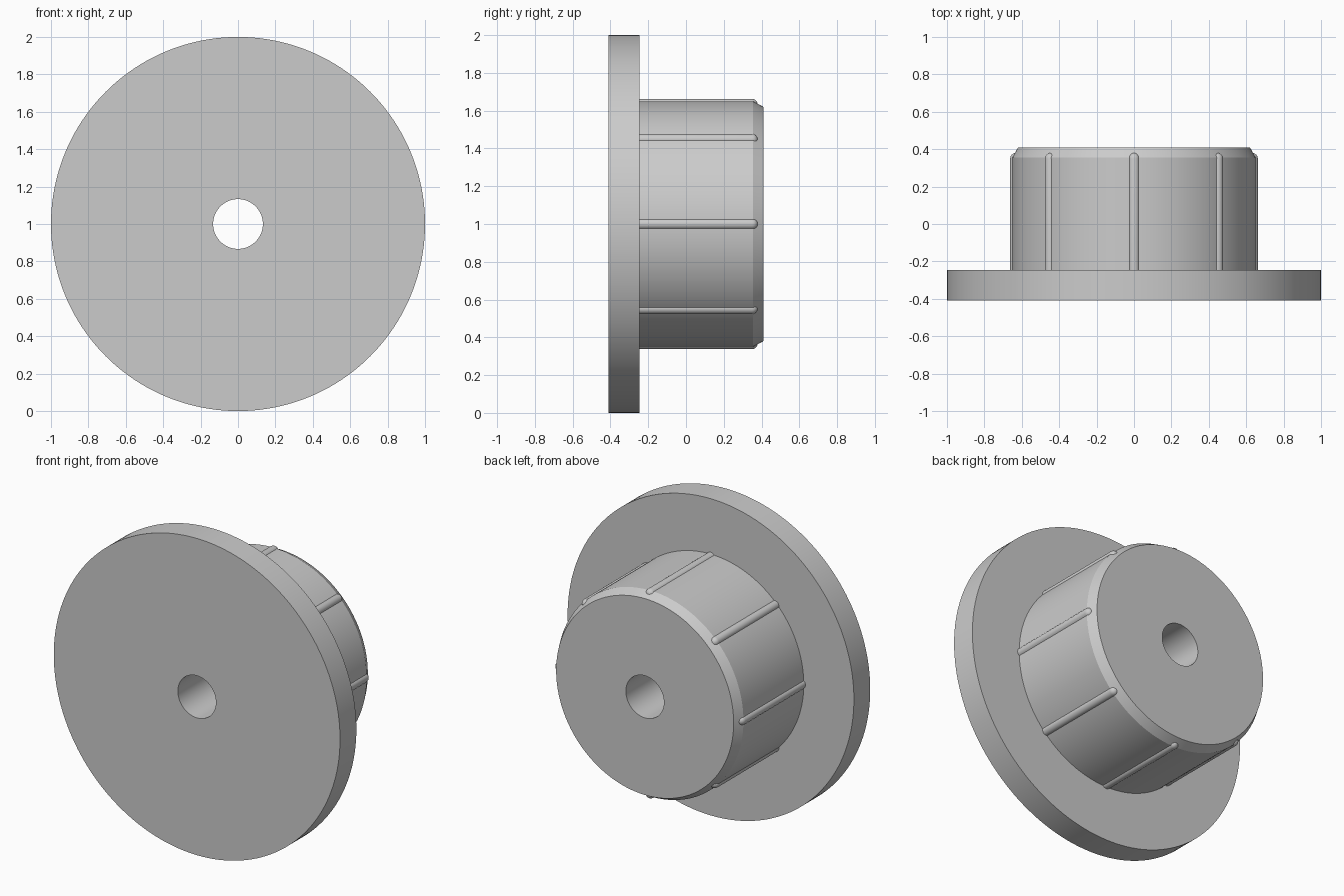
import bpy, bmesh, math
from mathutils import Matrix, Vector

if "Cube" in bpy.data.objects:
    bpy.data.objects.remove(bpy.data.objects["Cube"])

grey = bpy.data.materials.new("light grey")
grey.diffuse_color = (0.6, 0.6, 0.6, 1)
grey.use_nodes = True
grey.node_tree.nodes["Principled BSDF"].inputs["Base Color"].default_value = grey.diffuse_color

SEG = 160
AXIS_Z = 1.0


def lathe(name, profile, seg, center=(0, 0), closed=True):
    """Revolve (radius, y) points around a y-parallel axis through center (x, z)."""
    bm = bmesh.new()
    rings = []
    for r, y in profile:
        rings.append([bm.verts.new((center[0] + r * math.cos(2 * math.pi * i / seg), y,
                                    center[1] + r * math.sin(2 * math.pi * i / seg)))
                      for i in range(seg)])
    pairs = list(zip(rings, rings[1:]))
    if closed:
        pairs.append((rings[-1], rings[0]))
    for a, b in pairs:
        for i in range(seg):
            j = (i + 1) % seg
            bm.faces.new((a[i], a[j], b[j], b[i]))
    if not closed:
        bm.faces.new(rings[0])
        bm.faces.new(rings[-1])
    bmesh.ops.recalc_face_normals(bm, faces=bm.faces)
    mesh = bpy.data.meshes.new(name)
    bm.to_mesh(mesh)
    bm.free()
    mesh.materials.append(grey)
    obj = bpy.data.objects.new(name, mesh)
    bpy.context.collection.objects.link(obj)
    bpy.ops.object.select_all(action='DESELECT')
    obj.select_set(True)
    bpy.context.view_layer.objects.active = obj
    bpy.ops.object.shade_smooth_by_angle(angle=math.radians(25))
    return obj


# Flange and chamfered hub as one turned body with a through bore
lathe("flanged_hub", [(0.133, -0.41), (1.0, -0.41), (1.0, -0.247), (0.65, -0.247),
                      (0.65, 0.355), (0.62, 0.41), (0.133, 0.41)], SEG, (0, AXIS_Z))

# Eight round-ended grip ribs, half sunk into the hub wall
R = 0.03
rib_profile = [(R, -0.25)] + [(R * math.cos(t), 0.35 + R * math.sin(t))
                              for t in (math.radians(a) for a in (0, 20, 40, 60, 80))]
for k in range(8):
    a = k * math.pi / 4
    lathe(f"grip_rib_{k + 1}", rib_profile, 24,
          (0.632 * math.cos(a), AXIS_Z + 0.632 * math.sin(a)), closed=False)
